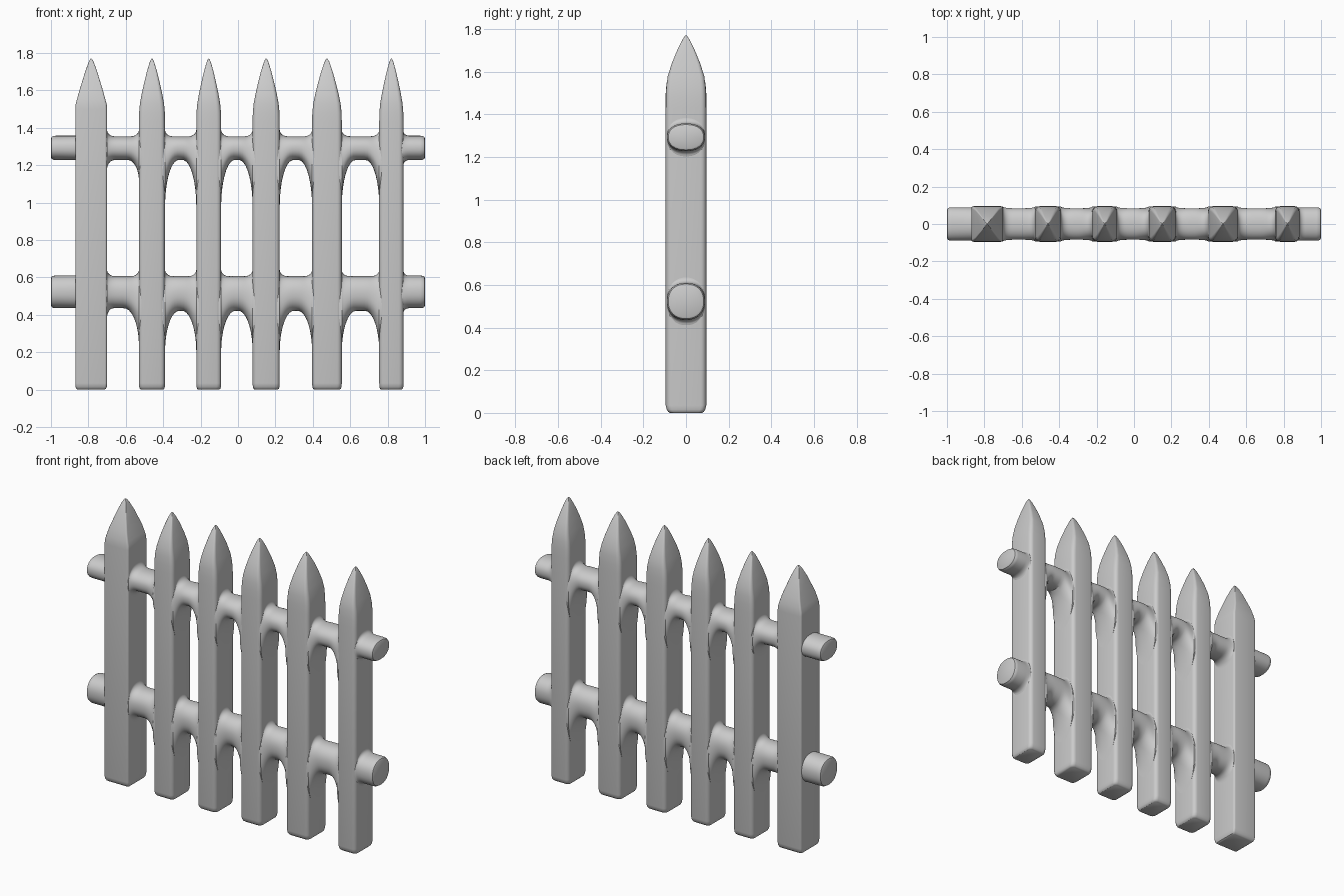
import bpy, bmesh
from math import sin, cos, pi, sqrt, radians

if "Cube" in bpy.data.objects:
    bpy.data.objects.remove(bpy.data.objects["Cube"])


def loft(name, rings):
    """Skin a list of equal-length closed rings and cap both ends."""
    bm = bmesh.new()
    loops = [[bm.verts.new(p) for p in ring] for ring in rings]
    n = len(loops[0])
    for a, b in zip(loops, loops[1:]):
        for i in range(n):
            j = (i + 1) % n
            bm.faces.new((a[i], a[j], b[j], b[i]))
    bm.faces.new(loops[0])
    bm.faces.new(loops[-1])
    bmesh.ops.recalc_face_normals(bm, faces=bm.faces)
    me = bpy.data.meshes.new(name)
    bm.to_mesh(me)
    bm.free()
    ob = bpy.data.objects.new(name, me)
    bpy.context.collection.objects.link(ob)
    bpy.ops.object.select_all(action='DESELECT')
    ob.select_set(True)
    bpy.context.view_layer.objects.active = ob
    bpy.ops.object.shade_smooth_by_angle(angle=radians(32))
    return ob


def rounded_rect(cx, hx, hy, r, z, steps=4):
    """Horizontal rounded rectangle ring."""
    r = min(r, hx * 0.6, hy * 0.6)
    pts = []
    for q, (sx, sy) in enumerate(((1, 1), (-1, 1), (-1, -1), (1, -1))):
        for k in range(steps + 1):
            a = (q + k / steps) * pi / 2
            pts.append((cx + sx * (hx - r) + r * cos(a),
                        sy * (hy - r) + r * sin(a), z))
    return pts


def oval(x, bottom, top, hy, n=40, e=2.25):
    """Rail cross-section: slightly squared ellipse."""
    zc, hz = (top + bottom) / 2, (top - bottom) / 2
    pts = []
    for i in range(n):
        c, s = cos(2 * pi * i / n), sin(2 * pi * i / n)
        pts.append((x, hy * abs(c) ** (2 / e) * (1 if c > 0 else -1),
                    zc + hz * abs(s) ** (2 / e) * (1 if s > 0 else -1)))
    return pts


# Pickets: left edge, right edge, corner radius
pickets = [(-0.87, -0.70, 0.012), (-0.53, -0.39, 0.025), (-0.223, -0.09, 0.025),
           (0.078, 0.223, 0.025), (0.396, 0.555, 0.025), (0.755, 0.885, 0.025)]

# Spear tip outlines: (z, x scale, y scale)
sharp_tip = [(1.50, 1, 1), (1.525, 0.98, 0.985), (1.55, 0.90, 0.95), (1.60, 0.74, 0.83),
             (1.70, 0.38, 0.43), (1.75, 0.17, 0.18), (1.765, 0.08, 0.08), (1.771, 0.02, 0.02)]
soft_tip = [(1.43, 1, 1), (1.48, 0.985, 0.995), (1.53, 0.92, 0.97), (1.58, 0.79, 0.90),
            (1.64, 0.60, 0.70), (1.70, 0.39, 0.44), (1.75, 0.18, 0.18),
            (1.765, 0.08, 0.08), (1.771, 0.02, 0.02)]
foot = [(0.0, 0.84, 0.80), (0.005, 0.93, 0.88), (0.015, 0.98, 0.95), (0.035, 1, 1)]

for i, (x0, x1, r) in enumerate(pickets):
    hx, cx = (x1 - x0) / 2, (x0 + x1) / 2
    profile = foot + (sharp_tip if i == 0 else soft_tip)
    loft(f"picket_{i + 1}", [rounded_rect(cx, hx * sx, 0.095 * sy, r * min(1, sx), z)
                             for z, sx, sy in profile])


def fillet(d, w, h):
    """Height of an elliptical fillet at distance d from the picket."""
    return h * (1 - sqrt(max(0, 1 - (1 - d / w) ** 2))) if d < w else 0


def rail(name, bottom, top, gap_bottom, arch, first_gap):
    """Oval rail whose underside arches down into the pickets."""
    hy = 0.089
    rings = [oval(-1 + dx, bottom + s, top - s, hy - s)
             for dx, s in ((0, 0.014), (0.004, 0.006), (0.014, 0.001), (0.025, 0))]
    rings += [oval(-0.86, bottom, top, hy)]
    steps = [0, 0.006, 0.025, 0.06, 0.12, 0.2, 0.32, 0.46, 0.62, 0.8, 1.0]
    for g in range(5):
        a, b = pickets[g][1], pickets[g + 1][0]
        half = (b - a) / 2
        left, right = first_gap if g == 0 else (arch, arch)
        low = bottom if g == 0 else gap_bottom
        ts = [t * half for t in steps] + [(2 - t) * half for t in steps[-2::-1]]
        for d in ts:
            e = 2 * half - d
            near = min(d, e)
            rings.append(oval(a + d,
                              low - fillet(d, *left) - fillet(e, *right),
                              top - 0.003 + fillet(near, 0.04, 0.035),
                              0.084 + fillet(near, 0.06, 0.009)))
    # Right stub with a small fillet
    for d in (0, 0.001, 0.004, 0.01, 0.02, 0.03):
        f = fillet(d, 0.03, 0.025)
        rings.append(oval(0.885 + d, bottom - f, top + f, hy))
    rings += [oval(1 - dx, bottom + s, top - s, hy - s)
              for dx, s in ((0.025, 0), (0.014, 0.001), (0.004, 0.006), (0, 0.014))]
    loft(name, rings)


rail("upper_rail", 1.228, 1.358, 1.228, (0.072, 0.25), ((0.04, 0.05), (0.06, 0.11)))
rail("lower_rail", 0.436, 0.610, 0.422, (0.076, 0.22), ((0.035, 0.05), (0.08, 0.20)))
